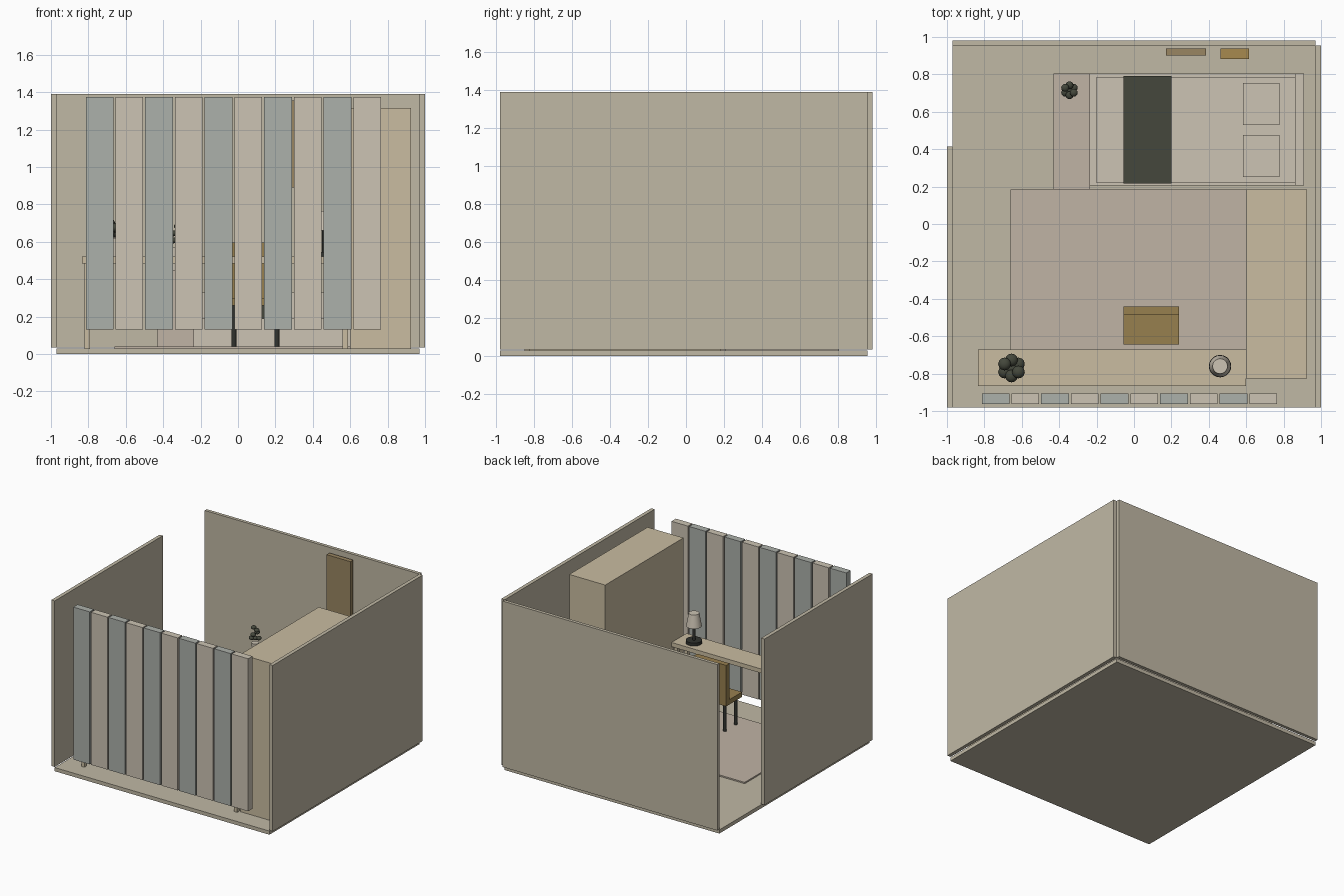
import bpy, math

if "Cube" in bpy.data.objects:
    bpy.data.objects.remove(bpy.data.objects["Cube"])

def mat(name, r, g, b):
    m = bpy.data.materials.new(name)
    m.diffuse_color = [(c / 255) ** 2.2 for c in (r, g, b)] + [1]
    m.use_nodes = True
    m.node_tree.nodes["Principled BSDF"].inputs["Base Color"].default_value = m.diffuse_color
    return m

WALL = mat("wall_paint", 191, 183, 163)
CREAM = mat("cream", 203, 194, 178)
TAN = mat("tan_wood", 200, 187, 160)
ROSE = mat("rose_beige", 190, 178, 163)
BLUE = mat("blue_grey", 171, 175, 169)
OCHRE = mat("ochre_wood", 150, 127, 80)
AMBER = mat("amber", 166, 137, 80)
BROWN = mat("brown_panel", 152, 133, 98)
DARK = mat("charcoal_green", 70, 73, 62)
BLACK = mat("dark_metal", 52, 54, 50)

def box(name, x0, x1, y0, y1, z0, z1, m):
    bpy.ops.mesh.primitive_cube_add(size=1, location=((x0 + x1) / 2, (y0 + y1) / 2, (z0 + z1) / 2))
    o = bpy.context.object
    o.name = name
    o.scale = (x1 - x0, y1 - y0, z1 - z0)
    bpy.ops.object.transform_apply(location=False, rotation=False, scale=True)
    o.data.materials.append(m)
    return o

def cone(name, x, y, z0, z1, r0, r1, m, n=20):
    bpy.ops.mesh.primitive_cone_add(vertices=n, radius1=r0, radius2=r1, depth=z1 - z0,
                                    location=(x, y, (z0 + z1) / 2))
    o = bpy.context.object
    o.name = name
    o.data.materials.append(m)
    bpy.ops.object.shade_smooth_by_angle(angle=math.radians(40))

# Room shell, with a doorway at the back of the left wall
box("floor", -0.97, 0.97, -0.98, 0.955, 0, 0.03, WALL)
box("right_wall", 0.97, 1.0, -0.98, 0.955, 0.035, 1.39, WALL)
box("left_wall", -1.0, -0.97, -0.98, 0.415, 0.035, 1.39, WALL)
box("back_wall", -0.97, 0.97, 0.955, 0.982, 0.035, 1.39, WALL)

# Hanging blind slats across the front
for i in range(10):
    x = -0.814 + i * 0.159
    box(f"blind_slat_{i+1}", x, x + 0.148, -0.962, -0.906, 0.13, 1.375, CREAM if i % 2 else BLUE)

# Rug and wardrobe
box("rug", -0.66, 0.6, -0.73, 0.185, 0.03, 0.041, ROSE)
box("wardrobe", 0.6, 0.925, -0.825, 0.185, 0.03, 1.315, TAN)

# Bed
box("bed_frame", -0.235, 0.91, 0.205, 0.805, 0.03, 0.19, CREAM)
box("mattress", -0.2, 0.862, 0.22, 0.785, 0.19, 0.33, CREAM)
box("headboard", 0.862, 0.91, 0.205, 0.805, 0.19, 0.56, CREAM)
box("blanket", -0.055, 0.2, 0.217, 0.79, 0.19, 0.345, DARK)
for n, y in (("front", 0.25), ("back", 0.53)):
    box("pillow_" + n, 0.583, 0.778, y, y + 0.225, 0.33, 0.39, CREAM)
box("foot_cabinet", -0.43, -0.235, 0.185, 0.805, 0.03, 0.45, ROSE)

# Wall pieces
box("tall_wall_panel", 0.17, 0.385, 0.9, 0.937, 0.89, 1.355, BROWN)
box("small_wall_panel", 0.462, 0.615, 0.882, 0.937, 0.7, 0.94, AMBER)

# Desk
box("desk_top", -0.835, 0.6, -0.865, -0.67, 0.485, 0.52, TAN)
for sx, x in (("left", -0.82), ("right", 0.56)):
    for sy, y in (("front", -0.85), ("back", -0.715)):
        box(f"desk_leg_{sx}_{sy}", x, x + 0.028, y, y + 0.028, 0.03, 0.485, TAN)

# Chair
box("chair_seat", -0.055, 0.24, -0.645, -0.44, 0.26, 0.3, OCHRE)
box("chair_back", -0.055, 0.24, -0.485, -0.44, 0.3, 0.595, OCHRE)
for i, x in enumerate((-0.022, 0.208)):
    for j, y in enumerate((-0.61, -0.47)):
        cone(f"chair_leg_{i}{j}", x, y, 0.041, 0.26, 0.013, 0.013, BLACK, 12)

# Desk lamp
cone("lamp_base", 0.46, -0.76, 0.52, 0.545, 0.06, 0.06, BLACK)
cone("lamp_pole", 0.46, -0.76, 0.545, 0.7, 0.012, 0.012, BLACK, 12)
cone("lamp_shade", 0.46, -0.76, 0.66, 0.765, 0.058, 0.04, CREAM)

# Potted plants: a tapered pot with a spiral of leaf clumps
def plant(name, x, y, z, s, pot_h, leaf_h):
    cone(name + "_pot", x, y, z, z + pot_h, 0.034 * s, 0.045 * s, CREAM, 16)
    for i in range(7):
        a = i * math.pi / 3 + math.pi / 6
        r = 0.043 * s if i < 6 else 0
        bpy.ops.mesh.primitive_uv_sphere_add(segments=12, ring_count=6, radius=0.034 * s,
            location=(x + r * math.cos(a), y + r * math.sin(a), z + pot_h + leaf_h * (0.25 + 0.25 * (i % 3))))
        o = bpy.context.object
        o.name = f"{name}_leaf_{i+1}"
        o.scale.z = 0.75
        o.data.materials.append(DARK)
        bpy.ops.object.shade_smooth()

plant("desk_plant", -0.655, -0.77, 0.52, 1.0, 0.1, 0.11)
plant("cabinet_plant", -0.345, 0.715, 0.45, 0.62, 0.12, 0.15)
